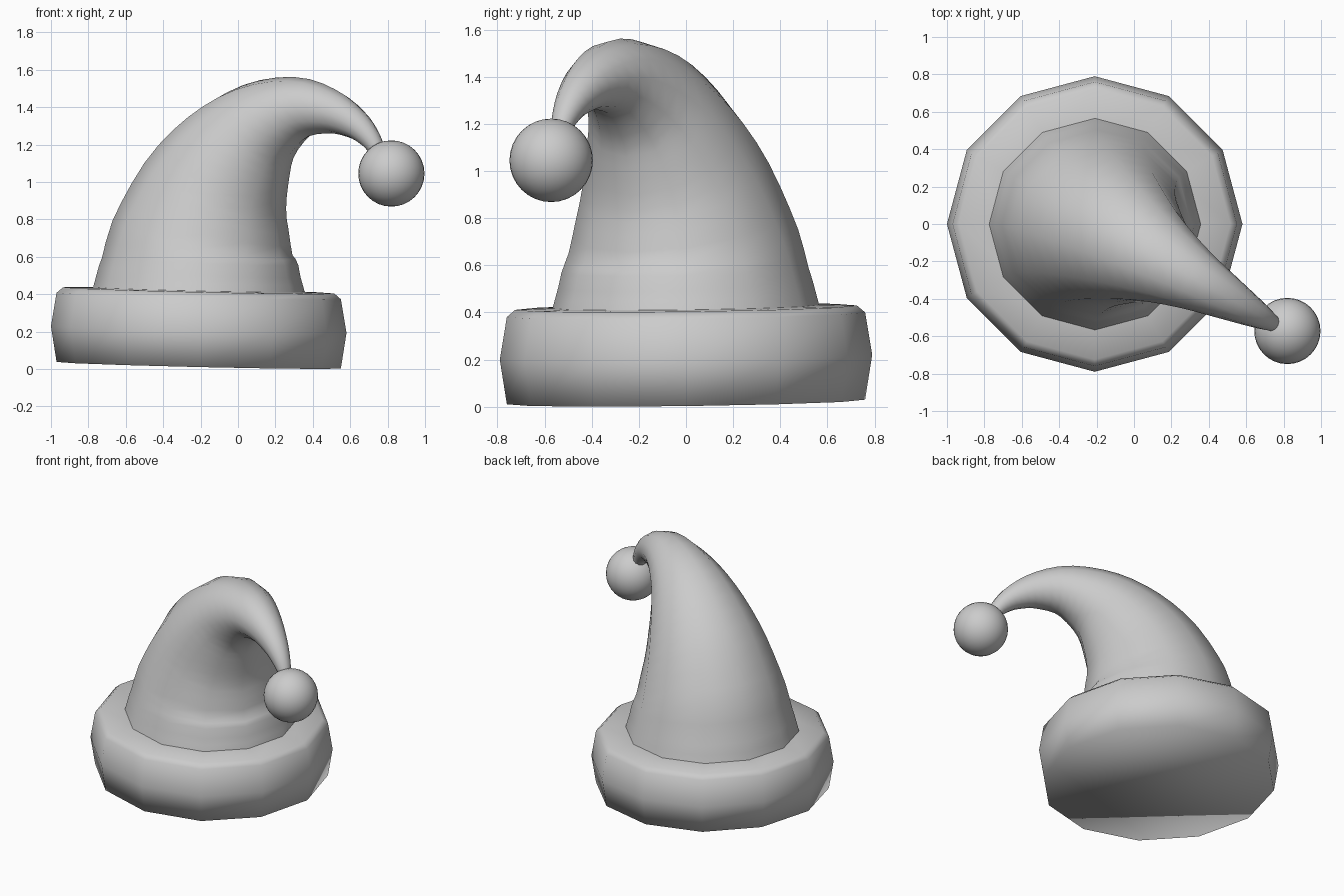
import bpy, bmesh, math
from mathutils import Vector, Matrix

if "Cube" in bpy.data.objects:
    bpy.data.objects.remove(bpy.data.objects["Cube"])

SIDES = 12
BASE = Vector((-0.21, 0, 0))
BEND = Vector((0.873, -0.487, 0)).normalized()      # direction the hat flops towards
BEND_AXIS = Vector((0, 0, 1)).cross(BEND)


def unit_ring():
    return [Vector((math.cos(2 * math.pi * i / SIDES), math.sin(2 * math.pi * i / SIDES), 0))
            for i in range(SIDES)]


def loft(name, rings, cap_start=False, cap_end=False):
    bm = bmesh.new()
    vr = [[bm.verts.new(p) for p in r] for r in rings]
    for a, b in zip(vr, vr[1:]):
        for i in range(SIDES):
            j = (i + 1) % SIDES
            bm.faces.new((a[i], a[j], b[j], b[i]))
    if cap_start:
        bm.faces.new(vr[0][::-1])
    if cap_end:
        bm.faces.new(vr[-1])
    for f in bm.faces:
        f.smooth = True
    me = bpy.data.meshes.new(name)
    bm.to_mesh(me)
    bm.free()
    ob = bpy.data.objects.new(name, me)
    bpy.context.collection.objects.link(ob)
    return ob


def catmull(pts, t):
    n = len(pts) - 1
    i = max(0, min(int(t * n), n - 1))
    f = t * n - i
    p1, p2 = pts[i], pts[i + 1]
    p0 = pts[i - 1] if i > 0 else 2 * p1 - p2
    p3 = pts[i + 2] if i + 2 <= n else 2 * p2 - p1
    return 0.5 * (2 * p1 + (p2 - p0) * f + (2 * p0 - 5 * p1 + 4 * p2 - p3) * f * f
                  + (3 * p1 - p0 - 3 * p2 + p3) * f ** 3)


# brim band: chunky 12-sided roll, slightly tilted
profile = [(0.76, 0.02), (0.79, 0.21), (0.76, 0.39), (0.725, 0.42), (0.5, 0.425)]
rings = []
for r, z in profile:
    ring = []
    for c in unit_ring():
        p = c * r
        ring.append(BASE + p + Vector((0, 0, z - 0.023 * p.x + 0.013 * p.y)))
    rings.append(ring)
loft("brim_band", rings, cap_start=True)

# floppy cone: (front-view x, z, radius) along the bending centre line
path = [Vector(p) for p in [
    (-0.21, 0.37, 0.58), (-0.205, 0.52, 0.54), (-0.19, 0.70, 0.49), (-0.12, 0.95, 0.41),
    (0.0, 1.165, 0.325), (0.14, 1.31, 0.245), (0.32, 1.392, 0.172), (0.49, 1.378, 0.122),
    (0.62, 1.315, 0.085), (0.70, 1.24, 0.06), (0.745, 1.17, 0.042)]]
rings = []
STEPS = 30
for k in range(STEPS + 1):
    t = k / STEPS
    p = catmull(path, t)
    d = catmull(path, min(1, t + 0.01)) - catmull(path, max(0, t - 0.01))
    u, du = (p.x - BASE.x) / BEND.x, d.x / BEND.x
    rot = Matrix.Rotation(math.atan2(du, d.y), 3, BEND_AXIS)
    centre = BASE + BEND * u + Vector((0, 0, p.y))
    rings.append([centre + rot @ (c * p.z) for c in unit_ring()])
loft("hat_cone", rings, cap_end=True)

# pompom at the tip
bpy.ops.mesh.primitive_uv_sphere_add(segments=32, ring_count=16, radius=0.177,
                                     location=(0.82, -0.572, 1.045))
bpy.context.object.name = "pompom"
bpy.ops.object.shade_smooth()
